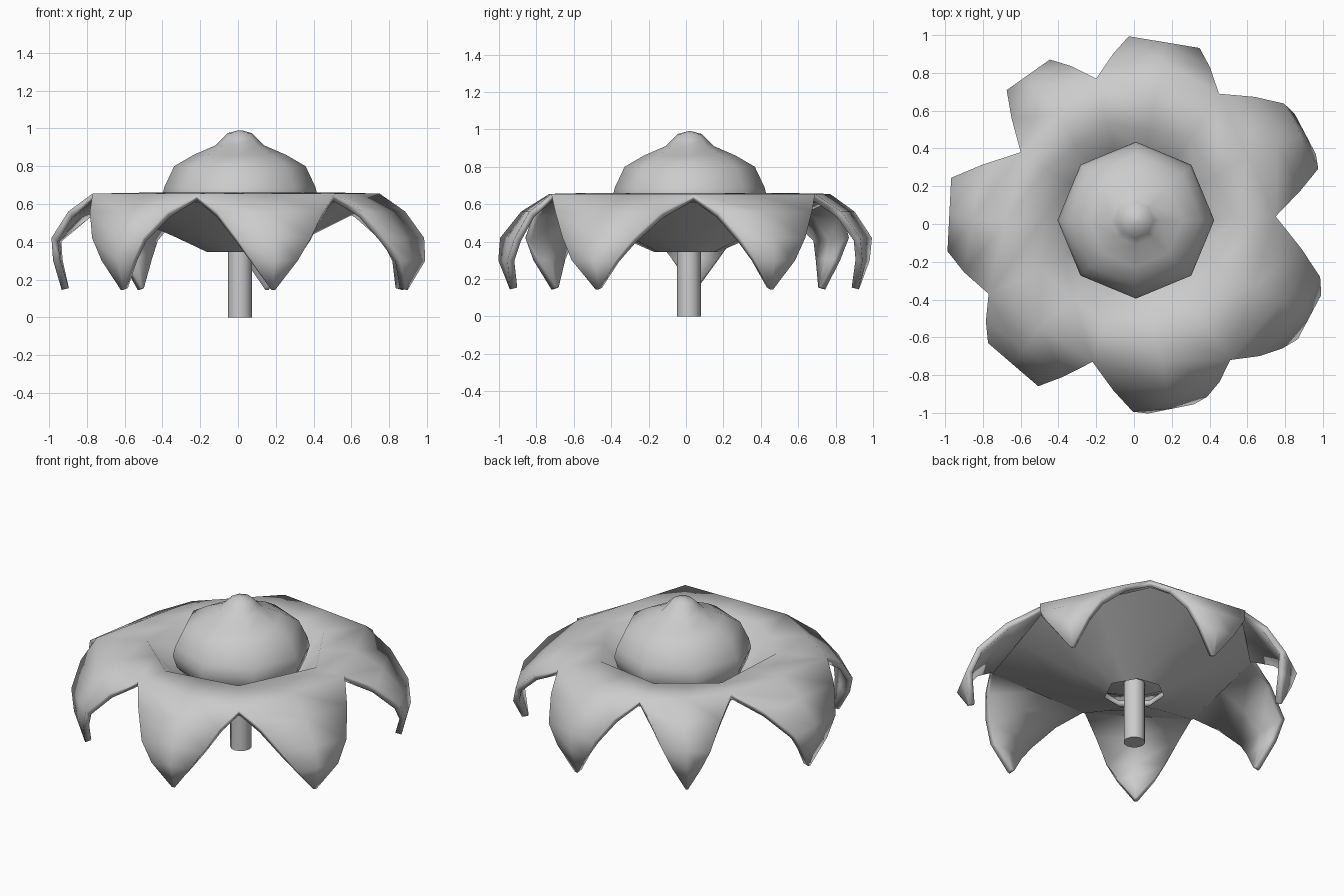
import bpy, bmesh, math
from mathutils import Vector

if "Cube" in bpy.data.objects:
    bpy.data.objects.remove(bpy.data.objects["Cube"])

# Petal notches (plan) and, per petal, shoulder centre, half width and tip flare
NOTCHES = [(.75, .04), (.45, .69), (-.20, .77), (-.60, .38),
           (-.77, -.37), (-.22, -.73), (.51, -.72)]
SHOULDERS = [(.885, .465, .195, .025), (.16, .963, .19, 0), (-.56, .79, .14, -.02),
             (-.978, .05, .195, -.005), (-.64, -.745, .175, 0), (.19, -.955, .20, .025),
             (.885, -.47, .215, .05)]


def finish(bm, name, angle):
    bmesh.ops.recalc_face_normals(bm, faces=bm.faces)
    mesh = bpy.data.meshes.new(name)
    bm.to_mesh(mesh)
    bm.free()
    ob = bpy.data.objects.new(name, mesh)
    bpy.context.collection.objects.link(ob)
    bpy.ops.object.select_all(action='DESELECT')
    bpy.context.view_layer.objects.active = ob
    ob.select_set(True)
    bpy.ops.object.shade_smooth_by_angle(angle=math.radians(angle))
    return ob


def lathe(name, profile, sides, centre, angle):
    bm = bmesh.new()
    rings = [[bm.verts.new((centre[0] + r * math.cos(2 * math.pi * i / sides),
                            centre[1] + r * math.sin(2 * math.pi * i / sides), z))
              for i in range(sides)] for r, z in profile]
    for a, b in zip(rings, rings[1:]):
        for i in range(sides):
            j = (i + 1) % sides
            bm.faces.new((a[i], a[j], b[j], b[i]))
    bm.faces.new(rings[0][::-1])
    bm.faces.new(rings[-1])
    return finish(bm, name, angle)


def at(v, z):
    return Vector((v.x, v.y, z))


def row(a, b, z):
    return [at(a, z), at((a + b) / 2, z), at(b, z)]


def sheet(bm, rows):
    grid = [[bm.verts.new(p) for p in r] for r in rows]
    for a, b in zip(grid, grid[1:]):
        for j in range(2):
            bm.faces.new((a[j], b[j], b[j + 1], a[j + 1]))


# Petal skirt (funnel, flat rim, seven drooping tips) and the shallow cone below it
top, under = bmesh.new(), bmesh.new()
for i in range(7):
    n0, n1 = Vector(NOTCHES[i]), Vector(NOTCHES[(i + 1) % 7])
    u0, u1 = n0.normalized(), n1.normalized()
    sx, sy, half, flare = SHOULDERS[i]
    mid = Vector((sx, sy))
    out = mid.normalized()
    side = Vector((-out.y, out.x))
    # funnel, then a rim running straight from notch to notch
    rows = [row(u0 * r, u1 * r, z) for r, z in ((.23, .42), (.41, .51), (.55, .66))]
    rows.append(row(n0, n1, .655))
    # drooping tip
    c0, c1 = mid - side * half, mid + side * half
    bulge = out * .02
    rows.append(row((n0 + c0) / 2 + bulge, (n1 + c1) / 2 + bulge, .56))
    for push, z, k in ((0, .42, 1), (flare, .30, .62), (flare - .04, .145, .05)):
        c = mid + out * push
        rows.append(row(c - side * half * k, c + side * half * k, z))
    sheet(top, rows)
    rows = [row(u0 * r, u1 * r, z) for r, z in ((.18, .345), (.38, .43))]
    rows.append(row(n0 * .99, n1 * .99, .61))
    sheet(under, rows)

for bm in (top, under):
    bmesh.ops.remove_doubles(bm, verts=bm.verts, dist=.001)
petals = finish(top, "petals", 70)
finish(under, "petal_underside", 70)
# thicken towards the underside, whichever way the sheet is facing
up = sum(p.normal.z * p.area for p in petals.data.polygons)
solid = petals.modifiers.new("thickness", 'SOLIDIFY')
solid.thickness = .038
solid.offset = -1 if up > 0 else 1

# Eight-sided seed head with a small nipple on top
lathe("seed_head", [(.16, .40), (.32, .48), (.39, .55), (.415, .63), (.40, .69),
                    (.348, .80), (.245, .86), (.13, .91), (.095, .945),
                    (.065, .975), (.01, .99)], 8, (.01, .02), 70)

# Stem
lathe("stem", [(.064, 0), (.064, .42)], 12, (.01, .015), 40)
